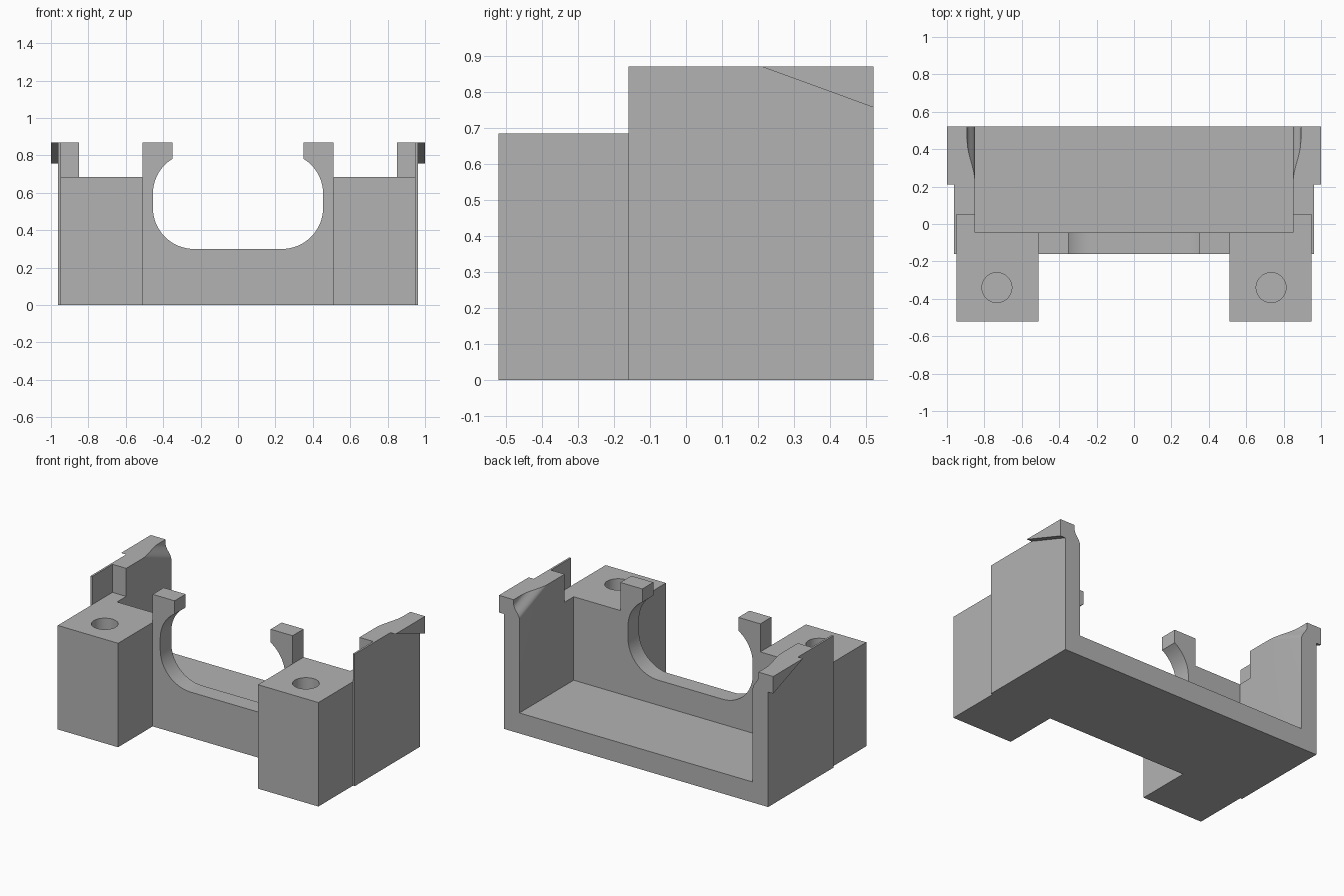
import bpy, bmesh, math

cube = bpy.data.objects.get("Cube")
if cube:
    bpy.data.objects.remove(cube, do_unlink=True)

grey = bpy.data.materials.new("plain_grey")
grey.use_nodes = True
colour = (0.45, 0.45, 0.45, 1)
grey.diffuse_color = colour
grey.node_tree.nodes["Principled BSDF"].inputs["Base Color"].default_value = colour

TOP, BACK = 0.87, 0.52        # overall height and rear face
INNER, OUTER = 0.85, 0.963    # side wall faces
WALL_F, WALL_B = -0.16, -0.045  # front wall faces
BLOCK_X, BLOCK_TOP, STEP_Y = 0.95, 0.685, 0.05


def finish(name, bm, smooth=False):
    bmesh.ops.recalc_face_normals(bm, faces=bm.faces)
    mesh = bpy.data.meshes.new(name)
    bm.to_mesh(mesh)
    bm.free()
    mesh.materials.append(grey)
    obj = bpy.data.objects.new(name, mesh)
    bpy.context.collection.objects.link(obj)
    bpy.ops.object.select_all(action='DESELECT')
    obj.select_set(True)
    bpy.context.view_layer.objects.active = obj
    if smooth:
        bpy.ops.object.shade_smooth_by_angle(angle=math.radians(30))
    return obj


def loft(name, sections, smooth=False):
    """Skin a list of matching closed outlines and cap both ends."""
    bm = bmesh.new()
    rings = [[bm.verts.new(p) for p in s] for s in sections]
    n = len(rings[0])
    for a, b in zip(rings, rings[1:]):
        for i in range(n):
            j = (i + 1) % n
            bm.faces.new((a[i], a[j], b[j], b[i]))
    bm.faces.new(rings[0])
    bm.faces.new(rings[-1])
    return finish(name, bm, smooth)


def prism(name, outline, place, lo, hi, smooth=False):
    return loft(name, [[place(p, q, d) for p, q in outline] for d in (lo, hi)], smooth)


def box(name, x, y, z):
    outline = [(x[0], y[0]), (x[1], y[0]), (x[1], y[1]), (x[0], y[1])]
    return prism(name, outline, lambda p, q, d: (p, q, d), *z)


# Floor of the tray
box("floor", (-INNER, INNER), (WALL_B, BACK), (0, 0.135))

# Front wall with a rounded cutout that leaves two hooked posts
R, CX, LOW, HIGH, MOUTH = 0.22, 0.235, 0.52, 0.595, 0.35
half = [(0.51, 0), (0.51, TOP), (MOUTH, TOP)]
tip = math.acos((MOUTH - CX) / R)
for i in range(11):
    a = tip * (1 - i / 10)
    half.append((CX + R * math.cos(a), HIGH + R * math.sin(a)))
for i in range(17):
    a = -math.pi / 2 * i / 16
    half.append((CX + R * math.cos(a), LOW + R * math.sin(a)))
outline = half + [(-x, z) for x, z in reversed(half)]
prism("front_wall", outline, lambda p, q, d: (p, d, q), WALL_F, WALL_B, True)


def wall_section(side, y, steps=14):
    """Side wall slice whose upper inner edge eases outward toward the rear."""
    depth = max(0.004, 0.40 * (y - 0.22))
    pts = [(INNER, 0), (OUTER, 0), (OUTER, TOP)]
    for i in range(steps + 1):
        u = depth * (1 - i / steps)
        t = min(1, u / 0.09) if y > 0.22 else 0
        pts.append((INNER + 0.042 * t * t * (3 - 2 * t), TOP - depth + u))
    return [(side * x, y, z) for x, z in pts]


for side, label in ((1, "left"), (-1, "right")):
    # Side wall
    ys = [STEP_Y] + [0.22 + 0.30 * i / 16 for i in range(17)]
    loft(label + "_side_wall", [wall_section(side, y) for y in ys], True)

    # Thin skin continuing the wall beside the block
    box(label + "_side_skin", sorted((side * BLOCK_X, side * OUTER)),
        (WALL_F, STEP_Y), (0, TOP))

    # Wedge-shaped catch on the outside rear edge
    prism(label + "_catch", [(0.21, TOP), (BACK, TOP), (BACK, 0.757)],
          lambda p, q, d: (d, p, q), side * OUTER, side * 1.0)

    # Mounting block
    foot = [(0.51, -0.52), (BLOCK_X, -0.52), (BLOCK_X, STEP_Y), (INNER, STEP_Y),
            (INNER, WALL_B), (0.51, WALL_B)]
    block = prism(label + "_mounting_block", [(side * x, y) for x, y in foot],
                  lambda p, q, d: (p, q, d), 0, BLOCK_TOP)

    # Blind screw hole in the block
    ring = [(side * 0.733 + 0.08 * math.cos(k * math.tau / 40),
             -0.34 + 0.08 * math.sin(k * math.tau / 40)) for k in range(40)]
    cutter = prism("hole_cutter", ring, lambda p, q, d: (p, q, d), 0.30, 0.80)
    cutter.hide_render = True
    mod = block.modifiers.new("screw_hole", 'BOOLEAN')
    mod.operation, mod.solver, mod.object = 'DIFFERENCE', 'EXACT', cutter
    bpy.ops.object.select_all(action='DESELECT')
    block.select_set(True)
    bpy.context.view_layer.objects.active = block
    bpy.ops.object.modifier_apply(modifier=mod.name)
    bpy.data.objects.remove(cutter, do_unlink=True)
    bpy.ops.object.shade_smooth_by_angle(angle=math.radians(30))
